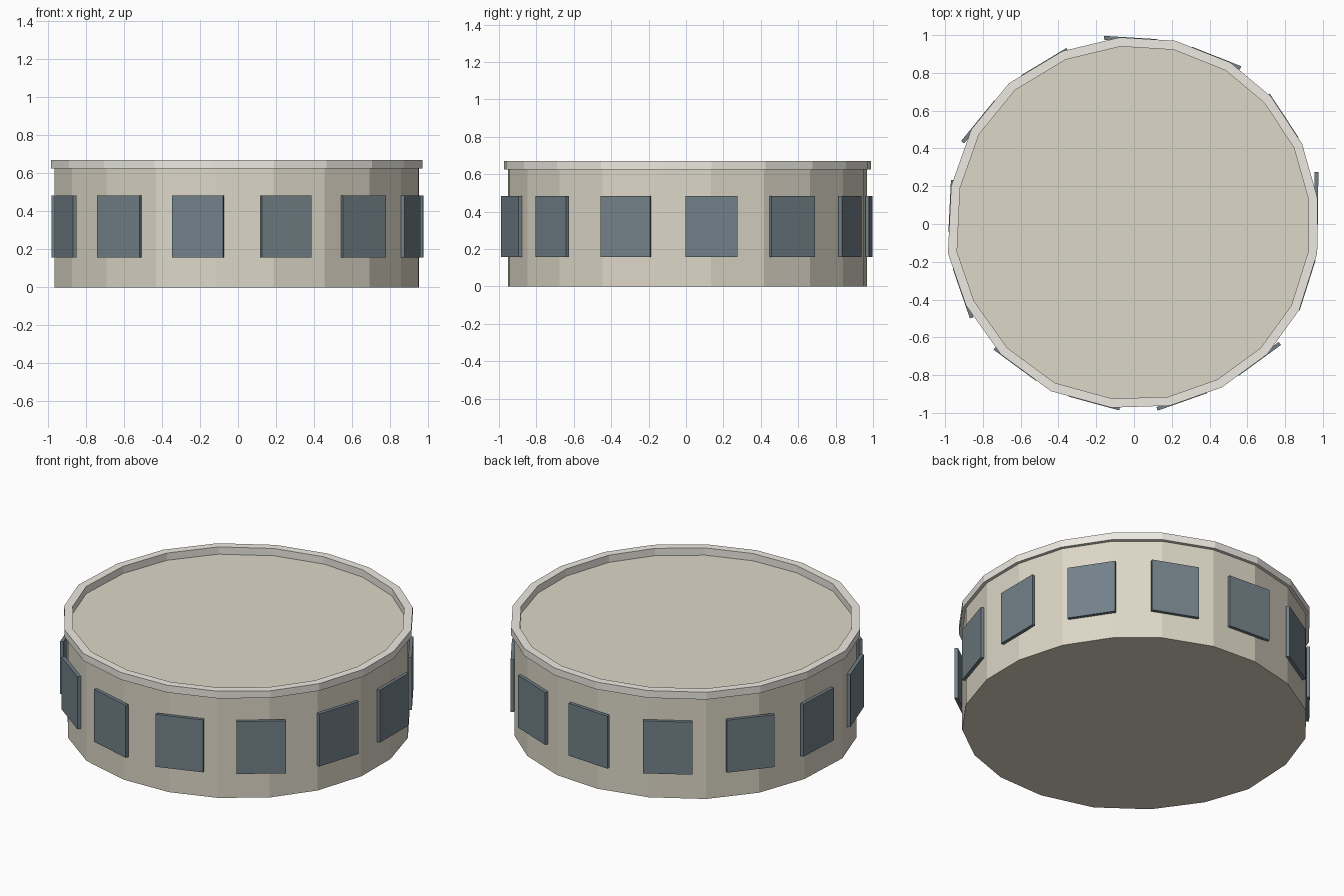
import bpy, bmesh, math
from mathutils import Vector, Matrix

if "Cube" in bpy.data.objects:
    bpy.data.objects.remove(bpy.data.objects["Cube"])

# Slightly irregular 20-sided outline of the rim, clockwise from the back
RIM = [(-.075, .988), (.22, .97), (.51, .855), (.725, .675), (.89, .425),
       (.972, .135), (.97, -.155), (.875, -.455), (.705, -.69), (.465, -.865),
       (.19, -.962), (-.12, -.972), (-.44, -.885), (-.705, -.69), (-.89, -.43),
       (-.985, -.155), (-.968, .2), (-.862, .5), (-.662, .745), (-.38, .915)]
OUT = [Vector(p) for p in reversed(RIM)]      # counter-clockwise
WALL = [p / 1.02 for p in OUT]
INNER = [p * 0.951 for p in OUT]
WALL_TOP, RIM_TOP = 0.625, 0.67
N = len(OUT)


def material(name, rgb):
    m = bpy.data.materials.new(name)
    m.diffuse_color = (*rgb, 1)
    m.use_nodes = True
    m.node_tree.nodes["Principled BSDF"].inputs["Base Color"].default_value = m.diffuse_color
    return m


def finish(name, bm, mat):
    bmesh.ops.recalc_face_normals(bm, faces=bm.faces[:])
    me = bpy.data.meshes.new(name)
    bm.to_mesh(me)
    bm.free()
    me.materials.append(mat)
    ob = bpy.data.objects.new(name, me)
    bpy.context.collection.objects.link(ob)
    return ob


def loft(name, rings, mat, closed):
    """Join (outline, z) rings; cap the ends, or close them into a hoop."""
    bm = bmesh.new()
    vs = [[bm.verts.new((p.x, p.y, z)) for p in ring] for ring, z in rings]
    pairs = list(zip(vs, vs[1:])) + ([(vs[-1], vs[0])] if closed else [])
    for a, b in pairs:
        for i in range(N):
            j = (i + 1) % N
            bm.faces.new((a[i], a[j], b[j], b[i]))
    if not closed:
        bm.faces.new(vs[0])
        bm.faces.new(vs[-1])
    return finish(name, bm, mat)


stone = material("stone", (.72, .68, .57))
pale = material("pale_stone", (.85, .82, .76))
glass = material("dark_glass", (.17, .22, .25))

# Solid storey and raised rim around the roof
loft("tower_storey", [(WALL, 0), (WALL, WALL_TOP)], stone, False)
loft("roof_rim", [(OUT, WALL_TOP), (OUT, RIM_TOP),
                  (INNER, RIM_TOP), (INNER, WALL_TOP)], pale, True)

# Thirteen windows, each lying flat against the wall facet it falls on
W, H, T, ZC = 0.278, 0.325, 0.02, 0.3205
for k in range(13):
    ang = math.radians(8.2 + k * 360 / 13)
    ray = Vector((math.cos(ang), math.sin(ang)))
    pick = Vector((math.cos(ang - .015), math.sin(ang - .015)))
    for i in range(N):
        a, b = WALL[i], WALL[(i + 1) % N]
        if a.cross(pick) >= 0 and pick.cross(b) > 0 and a.dot(pick) > 0:
            break
    t = (b - a).normalized()
    n = Vector((t.y, -t.x))
    c = ray * (a.dot(n) / ray.dot(n)) + n * (T / 2 + .002)
    bm = bmesh.new()
    bmesh.ops.create_cube(bm, size=1)
    bm.transform(Matrix.Translation((c.x, c.y, ZC))
                 @ Matrix.Rotation(math.atan2(t.y, t.x), 4, 'Z')
                 @ Matrix.Diagonal((W, T, H, 1)))
    finish(f"window_{k + 1}", bm, glass)
